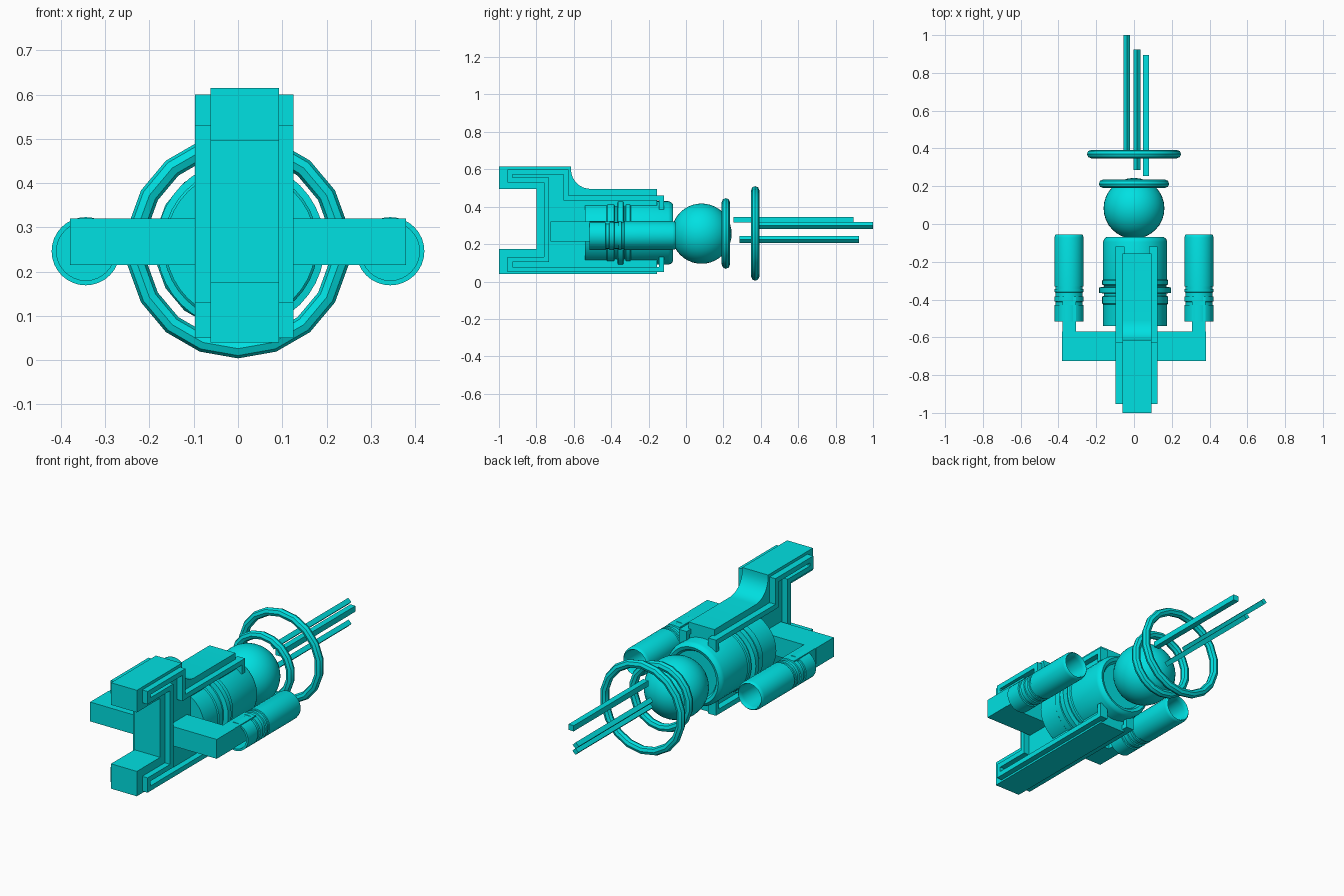
import bpy, bmesh, math
from mathutils import Vector, Matrix

if "Cube" in bpy.data.objects:
    bpy.data.objects.remove(bpy.data.objects["Cube"])

cyan = bpy.data.materials.new("cyan")
cyan.diffuse_color = (0.0, 0.75, 0.76, 1)
cyan.use_nodes = True
cyan.node_tree.nodes["Principled BSDF"].inputs["Base Color"].default_value = cyan.diffuse_color


def finish(name, bm, smooth=False):
    bmesh.ops.recalc_face_normals(bm, faces=bm.faces)
    me = bpy.data.meshes.new(name)
    bm.to_mesh(me)
    bm.free()
    ob = bpy.data.objects.new(name, me)
    bpy.context.collection.objects.link(ob)
    me.materials.append(cyan)
    if smooth:
        bpy.ops.object.select_all(action='DESELECT')
        ob.select_set(True)
        bpy.context.view_layer.objects.active = ob
        bpy.ops.object.shade_smooth_by_angle(angle=math.radians(35))
    return ob


def extrude_x(name, outline, x0, x1, smooth=False):
    """Extrude a (y, z) outline from x0 to x1."""
    bm = bmesh.new()
    face = bm.faces.new([bm.verts.new((x0, y, z)) for y, z in outline])
    new = bmesh.ops.extrude_face_region(bm, geom=[face])["geom"]
    bmesh.ops.translate(bm, vec=(x1 - x0, 0, 0),
                        verts=[v for v in new if isinstance(v, bmesh.types.BMVert)])
    return finish(name, bm, smooth)


def box(name, lo, hi):
    return extrude_x(name, [(lo[1], lo[2]), (hi[1], lo[2]), (hi[1], hi[2]), (lo[1], hi[2])],
                     lo[0], hi[0])


def lathe(name, profile, cx, cz, steps=32, closed=False, phase=0.0, smooth=True):
    """Turn a (radius, y) profile around a y-directed axis."""
    bm = bmesh.new()
    rings = []
    for i in range(steps):
        a = 2 * math.pi * i / steps + phase
        rings.append([bm.verts.new((cx + r * math.sin(a), y, cz + r * math.cos(a)))
                      for r, y in profile])
    n = len(profile)
    for i in range(steps):
        a, b = rings[i], rings[(i + 1) % steps]
        for j in range(n if closed else n - 1):
            k = (j + 1) % n
            bm.faces.new((a[j], a[k], b[k], b[j]))
    bmesh.ops.remove_doubles(bm, verts=bm.verts, dist=1e-5)
    return finish(name, bm, smooth)


def band(path, w):
    """Closed outline of a constant-width strip along an axis-aligned path."""
    left, right = [], []
    pts = [Vector(p) for p in path]
    for i, p in enumerate(pts):
        ns = []
        if i > 0:
            d = (p - pts[i - 1]).normalized()
            ns.append(Vector((-d.y, d.x)))
        if i < len(pts) - 1:
            d = (pts[i + 1] - p).normalized()
            ns.append(Vector((-d.y, d.x)))
        off = sum(ns, Vector((0, 0))) * w / 2
        left.append(p + off)
        right.append(p - off)
    return [tuple(p) for p in left + right[::-1]]


# Main body with rear notch and concave step on top
arc = [(-0.51 + 0.105 * math.cos(a), 0.6 + 0.105 * math.sin(a))
       for a in [math.pi + i * math.pi / 16 for i in range(9)]]
extrude_x("body", [(-1, 0.615), (-1, 0.495), (-0.8, 0.495), (-0.8, 0.175), (-1, 0.175),
                   (-1, 0.04), (-0.155, 0.04), (-0.155, 0.495)] + arc[::-1] + [(-0.615, 0.615)],
          -0.062, 0.093, True)

# Raised strip on both sides, following the body outline
strip = band([(-0.132, 0.385), (-0.132, 0.447), (-0.642, 0.447), (-0.642, 0.586),
              (-0.94, 0.586), (-0.94, 0.543), (-0.747, 0.543), (-0.747, 0.117),
              (-0.94, 0.117), (-0.94, 0.064), (-0.132, 0.064), (-0.132, 0.13)], 0.027)
extrude_x("strip_right", strip, 0.08, 0.125)
extrude_x("strip_left", strip, -0.097, -0.05)

# Cross beam carrying the side tubes
box("cross_beam", (-0.38, -0.725, 0.215), (0.38, -0.57, 0.32))
for side, s in (("left", -1), ("right", 1)):
    x0, x1 = sorted((s * 0.308, s * 0.378))
    box("tube_bracket_" + side, (x0, -0.575, 0.215), (x1, -0.385, 0.32))
    # Side tube with grooves and hollow ends
    lathe("tube_" + side,
          [(0, -0.40), (0.066, -0.40), (0.066, -0.515), (0.077, -0.515), (0.077, -0.43),
           (0.071, -0.428), (0.071, -0.412), (0.077, -0.41), (0.077, -0.385),
           (0.071, -0.383), (0.071, -0.362), (0.077, -0.36), (0.077, -0.345),
           (0.072, -0.343), (0.072, -0.332), (0.077, -0.33), (0.077, -0.072),
           (0.074, -0.06), (0.069, -0.055), (0.064, -0.063), (0.062, -0.08),
           (0.062, -0.2), (0, -0.2)], s * 0.344, 0.246)

# Central drum with raised bands and a rounded front
lathe("drum",
      [(0, -0.54), (0.17, -0.54), (0.17, -0.425), (0.175, -0.42), (0.175, -0.385),
       (0.166, -0.38), (0.166, -0.368), (0.19, -0.364), (0.19, -0.336), (0.166, -0.332),
       (0.166, -0.325), (0.175, -0.32), (0.175, -0.3), (0.17, -0.295), (0.17, -0.095),
       (0.165, -0.08), (0.152, -0.069), (0.135, -0.075), (0.125, -0.09), (0, -0.09)],
      0.006, 0.26, 40)

# Ball
bm = bmesh.new()
bmesh.ops.create_uvsphere(bm, u_segments=32, v_segments=20, radius=0.161,
                          matrix=Matrix.Translation((0, 0.083, 0.256)))
finish("ball", bm, True)

# Low-sided hoops
for name, R, y in (("small_hoop", 0.167, 0.213), ("large_hoop", 0.231, 0.37)):
    circle = [(R + 0.022 * math.cos(t), y + 0.022 * math.sin(t))
              for t in [i * math.pi / 4 for i in range(8)]]
    lathe(name, circle, 0, 0.257, 18, closed=True)

# Three long prongs
for i, (x, y, z, turn) in enumerate([(0.063, 0.255, 0.33, 0.5), (0.016, 0.285, 0.225, 0),
                                     (-0.038, 0.36, 0.3, 0)]):
    r = 0.022 if turn else 0.018
    lathe("prong_%d" % (i + 1), [(0, y), (r, y), (r, y + 0.64), (0, y + 0.64)], x, z, 4,
          phase=turn * math.pi / 2, smooth=False)
